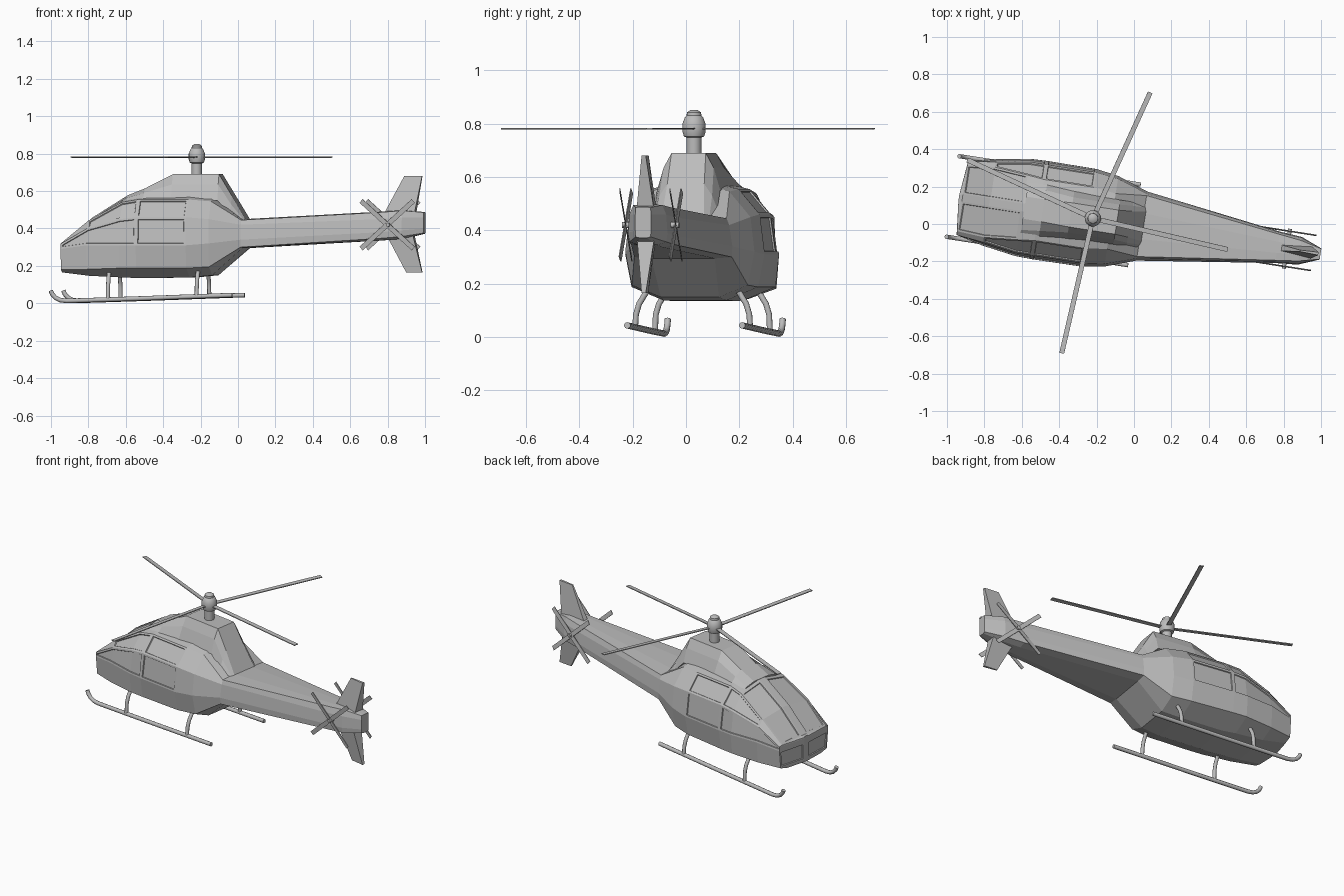
import bpy, bmesh, math
from mathutils import Matrix, Vector

cube = bpy.data.objects.get("Cube")
if cube:
    bpy.data.objects.remove(cube)

YAW = math.radians(-8.9)
PLACE = Matrix.Translation((-0.22, 0.03, 0)) @ Matrix.Rotation(YAW, 4, 'Z')

grey = bpy.data.materials.new("light_grey")
grey.use_nodes = True
grey.diffuse_color = (0.5, 0.5, 0.5, 1)
grey.node_tree.nodes["Principled BSDF"].inputs["Base Color"].default_value = grey.diffuse_color


def finish(name, bm, smooth=False):
    """Turn a bmesh into a placed object; local x runs nose to tail from the mast."""
    bmesh.ops.recalc_face_normals(bm, faces=bm.faces[:])
    mesh = bpy.data.meshes.new(name)
    bm.to_mesh(mesh)
    bm.free()
    mesh.materials.append(grey)
    obj = bpy.data.objects.new(name, mesh)
    bpy.context.collection.objects.link(obj)
    obj.matrix_world = PLACE
    if smooth:
        bpy.ops.object.select_all(action='DESELECT')
        obj.select_set(True)
        bpy.context.view_layer.objects.active = obj
        bpy.ops.object.shade_smooth_by_angle(angle=math.radians(40))
    return obj


def skin(bm, rings, closed=True):
    """Join equal rings of points with quads and cap the ends; returns faces by (ring, strip)."""
    loops = [[bm.verts.new(p) for p in ring] for ring in rings]
    n = len(loops[0])
    faces = {}
    for i, (a, b) in enumerate(zip(loops, loops[1:])):
        for j in range(n):
            k = (j + 1) % n
            faces[i, j] = bm.faces.new((a[j], a[k], b[k], b[j]))
    if closed:
        bm.faces.new(loops[0])
        bm.faces.new(loops[-1])
    return faces


def mirrored(x, half):
    """Full cross-section from the half listed bottom to top."""
    return [(x, y, z) for y, z in half] + [(x, -y, z) for y, z in reversed(half)]


def tube(name, path, radius, sides=10):
    pts = [Vector(p) for p in path]
    bm = bmesh.new()
    rings = []
    for i, p in enumerate(pts):
        d = (pts[min(i + 1, len(pts) - 1)] - pts[max(i - 1, 0)]).normalized()
        a = d.cross(Vector((0, 1, 0)) if abs(d.y) < 0.8 else Vector((1, 0, 0))).normalized()
        b = d.cross(a)
        turns = [math.tau * s / sides for s in range(sides)]
        rings.append([p + radius * (a * math.cos(t) + b * math.sin(t)) for t in turns])
    skin(bm, rings)
    return finish(name, bm, True)


def bar(name, size, matrix):
    bm = bmesh.new()
    bmesh.ops.create_cube(bm, size=1, matrix=matrix @ Matrix.Diagonal((*size, 1)))
    return finish(name, bm)


# Cabin and tail boom in one faceted loft, nose to tail
sections = [
    (-0.725, [(.015, .168), (.015, .18), (.015, .29), (.015, .315), (.015, .322), (.012, .328)]),
    (-0.706, [(.14, .165), (.19, .18), (.20, .29), (.20, .318), (.18, .322), (.02, .328)]),
    (-0.56, [(.13, .147), (.225, .182), (.235, .31), (.217, .40), (.19, .44), (.02, .46)]),
    (-0.38, [(.13, .138), (.25, .188), (.263, .31), (.245, .45), (.175, .54), (.02, .572)]),
    (-0.29, [(.12, .135), (.25, .188), (.266, .31), (.245, .46), (.165, .555), (.04, .585)]),
    (-0.02, [(.12, .138), (.24, .188), (.264, .31), (.245, .46), (.165, .555), (.06, .585)]),
    (0.10, [(.11, .15), (.22, .195), (.245, .32), (.23, .45), (.15, .545), (.07, .575)]),
    (0.265, [(.12, .295), (.185, .30), (.187, .34), (.175, .42), (.165, .445), (.07, .45)]),
    (1.0, [(.04, .336), (.082, .347), (.085, .38), (.08, .45), (.07, .486), (.03, .49)]),
    (1.12, [(.035, .345), (.07, .357), (.075, .39), (.07, .46), (.055, .495), (.02, .498)]),
    (1.232, [(.015, .372), (.028, .376), (.03, .40), (.03, .46), (.028, .486), (.01, .488)]),
]
bm = bmesh.new()
strips = skin(bm, [mirrored(x, half) for x, half in sections])
# Recessed panes: (strip, first section, last section)
panes = [(1, 0, 1), (4, 1, 3), (2, 1, 4), (3, 2, 4), (2, 4, 5), (3, 4, 5)]
bmesh.ops.recalc_face_normals(bm, faces=bm.faces[:])
for strip, first, last in panes:
    for j in (strip, 10 - strip):
        region = [strips[i, j] for i in range(first, last)]
        bmesh.ops.inset_region(bm, faces=region, thickness=0.011, use_even_offset=True)
        bmesh.ops.inset_region(bm, faces=region, thickness=0.002, depth=-0.006, use_even_offset=True)
finish("fuselage", bm)

# Engine housing under the mast
housing = [
    (-0.37, [(.15, .54), (.12, .56), (.06, .575)]),
    (-0.27, [(.14, .56), (.11, .59), (.06, .615)]),
    (-0.12, [(.13, .56), (.095, .635), (.065, .69)]),
    (0.13, [(.12, .55), (.095, .635), (.065, .69)]),
    (0.20, [(.12, .48), (.10, .53), (.07, .575)]),
    (0.275, [(.12, .43), (.10, .44), (.08, .45)]),
]
bm = bmesh.new()
skin(bm, [mirrored(x, half) for x, half in housing])
finish("engine_housing", bm)

# Mast and rotor hub, turned from one profile
profile = [(.028, .67), (.028, .748), (.038, .752), (.044, .77), (.044, .80),
           (.034, .825), (.028, .83), (.027, .842), (.014, .851)]
bm = bmesh.new()
skin(bm, [[(r * math.cos(math.tau * s / 16), r * math.sin(math.tau * s / 16), z)
           for s in range(16)] for r, z in profile])
finish("rotor_hub", bm, True)

# Four main rotor blades
for i, degrees in enumerate((65.5, 155, 257, 347)):
    spin = Matrix.Rotation(math.radians(degrees) - YAW, 4, 'Z')
    pitch = Matrix.Rotation(math.radians(4), 4, 'X')
    bar(f"main_blade_{i + 1}", (.71, .026, .005),
        spin @ Matrix.Translation((.385, 0, .781)) @ pitch)

# Tapered fins above and below the tail: (front, back, height) at root and tip
fins = {"upper_fin": ((1.01, 1.18, .47), (1.123, 1.22, .68)),
        "lower_fin": ((1.02, 1.17, .38), (1.133, 1.22, .166))}
for name, ends in fins.items():
    bm = bmesh.new()
    rings = []
    for (front, back, z), thick in zip(ends, (.034, .008)):
        rings.append([(front, -thick * .5, z), (back, -thick, z), (back, thick, z), (front, thick * .5, z)])
    skin(bm, rings)
    finish(name, bm)

# Paired parts on both sides: tail rotors and landing skids
for label, side in (("left", 1), ("right", -1)):
    tube(f"{label}_tail_rotor_shaft", [(1.05, side * .05, .42), (1.05, side * .108, .42)], .011)
    for i, degrees in enumerate((42, -42)):
        turn = Matrix.Rotation(math.radians(degrees), 4, 'Y')
        pitch = Matrix.Rotation(math.radians(10), 4, 'X')
        bar(f"{label}_tail_blade_{i + 1}", (.38, .004, .026),
            Matrix.Translation((1.045, side * .095, .42)) @ turn @ pitch)
    y = side * .218
    tube(f"{label}_skid", [(-.757, y, .068), (-.748, y, .048), (-.73, y, .029), (-.705, y, .017),
                           (-.67, y, .013), (-.3, y, .025), (.225, y, .044)], .012)
    for end, x, foot in (("front", -.447, .02), ("rear", .033, .037)):
        tube(f"{label}_{end}_strut", [(x, side * .15, .20), (x, side * .178, .165), (x, side * .203, .125),
                                      (x, side * .215, .085), (x, y, foot)], .011)
